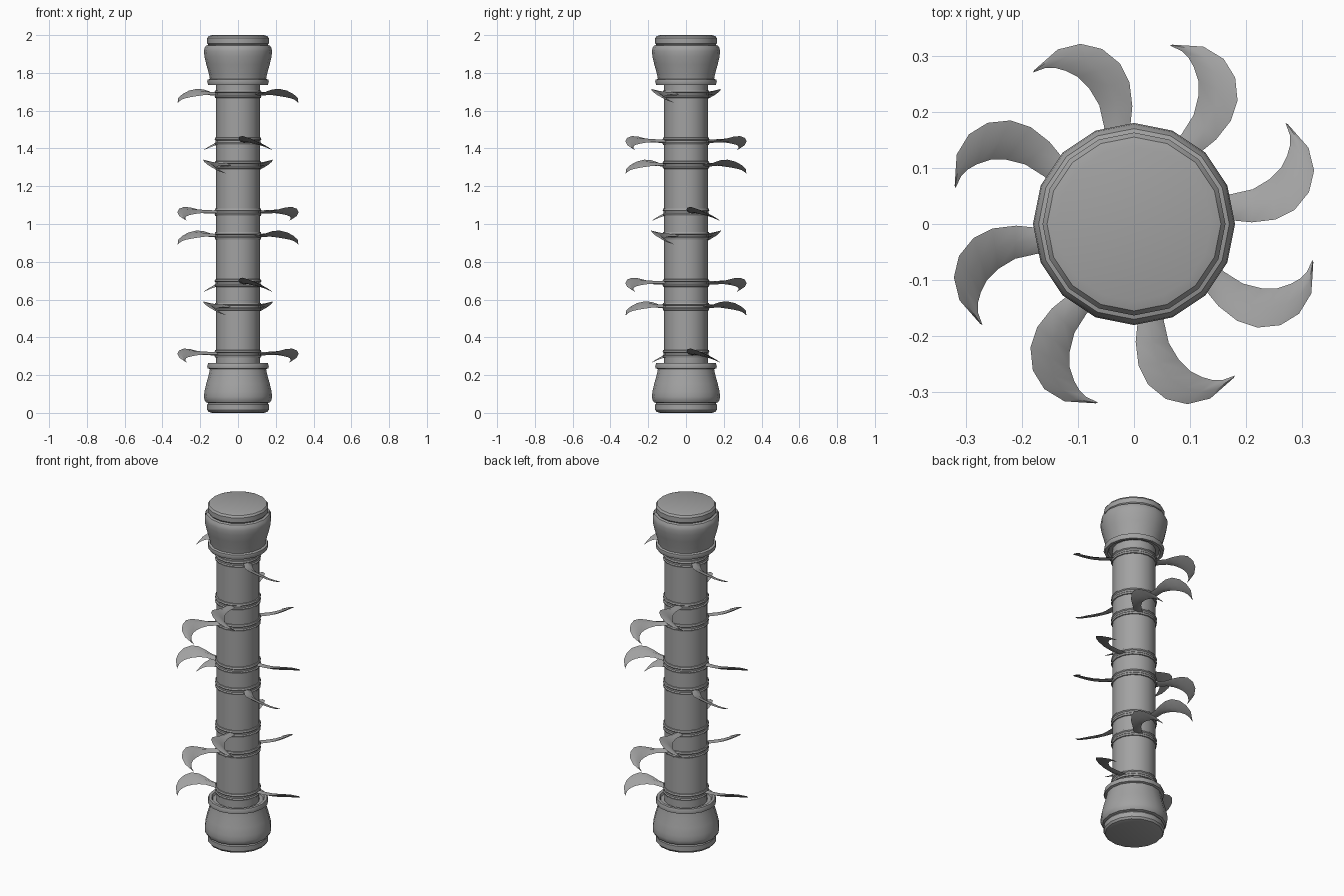
import bpy, bmesh, math
from mathutils import Matrix

if "Cube" in bpy.data.objects:
    bpy.data.objects.remove(bpy.data.objects["Cube"])

SIDES = 16
grey = bpy.data.materials.new("dark_grey")
grey.diffuse_color = (0.36, 0.36, 0.36, 1)
grey.use_nodes = True
grey.node_tree.nodes["Principled BSDF"].inputs["Base Color"].default_value = grey.diffuse_color


def finish(name, bm, angle=35):
    bmesh.ops.recalc_face_normals(bm, faces=bm.faces)
    me = bpy.data.meshes.new(name)
    bm.to_mesh(me)
    bm.free()
    me.materials.append(grey)
    ob = bpy.data.objects.new(name, me)
    bpy.context.collection.objects.link(ob)
    bpy.ops.object.select_all(action='DESELECT')
    bpy.context.view_layer.objects.active = ob
    ob.select_set(True)
    bpy.ops.object.shade_smooth_by_angle(angle=math.radians(angle))
    return ob


def loft(bm, rings):
    """Bridge closed loops of points and cap both ends."""
    loops = [[bm.verts.new(p) for p in r] for r in rings]
    n = len(loops[0])
    for a, b in zip(loops, loops[1:]):
        for i in range(n):
            j = (i + 1) % n
            bm.faces.new((a[i], a[j], b[j], b[i]))
    bm.faces.new(loops[0])
    bm.faces.new(loops[-1])


def lathe(name, profile):
    bm = bmesh.new()
    loft(bm, [[(r * math.cos(2 * math.pi * i / SIDES),
                r * math.sin(2 * math.pi * i / SIDES), z)
               for i in range(SIDES)] for r, z in profile])
    return finish(name, bm)


# central column
lathe("column", [(0.116, 0.2), (0.116, 1.8)])

# flared end caps, the top one mirrored from the bottom one
cap = [(0.138, 0.0), (0.155, 0.005), (0.163, 0.016), (0.163, 0.044), (0.157, 0.052),
       (0.170, 0.056), (0.178, 0.070), (0.180, 0.085), (0.178, 0.112), (0.168, 0.155),
       (0.154, 0.205), (0.149, 0.232), (0.161, 0.236), (0.163, 0.248), (0.158, 0.263),
       (0.142, 0.263), (0.136, 0.250), (0.110, 0.250)]
lathe("bottom_cap", cap)
lathe("top_cap", [(r, 2 - z) for r, z in reversed(cap)])

# curved claw blade: outer edge (x, y, z) and inner edge (x, y, z) per section
blade = [((0.100, 0.010, 0.000), (0.100, 0.055, -0.004)),
         ((0.170, 0.007, 0.004), (0.172, 0.053, -0.003)),
         ((0.210, 0.003, 0.014), (0.212, 0.062, -0.007)),
         ((0.252, 0.008, 0.025), (0.242, 0.080, -0.012)),
         ((0.286, 0.025, 0.028), (0.262, 0.100, -0.017)),
         ((0.312, 0.057, 0.018), (0.273, 0.122, -0.022)),
         ((0.321, 0.095, 0.000), (0.278, 0.140, -0.028)),
         ((0.311, 0.136, -0.020), (0.278, 0.158, -0.036)),
         ((0.274, 0.178, -0.044), (0.270, 0.180, -0.045))]


def section(o, i, t):
    mid = [(a + b) / 2 for a, b in zip(o, i)]
    return [o, (mid[0], mid[1], mid[2] + 1.1 * t), i,
            (mid[0], mid[1], mid[2] - 0.7 * t)]


def add_blades(name, z, angle):
    bm = bmesh.new()
    thick = [0.010, 0.010, 0.010, 0.010, 0.009, 0.008, 0.006, 0.005, 0.001]
    for turn in (0, 180):
        rot = (Matrix.Translation((0, 0, z))
               @ Matrix.Rotation(math.radians(angle + turn), 4, 'Z'))
        part = bmesh.new()
        loft(part, [section(o, i, t) for (o, i), t in zip(blade, thick)])
        part.transform(rot)
        me = bpy.data.meshes.new("part")
        part.to_mesh(me)
        part.free()
        bm.from_mesh(me)
        bpy.data.meshes.remove(me)
    finish(name, bm, 50)


# collars with opposed blade pairs, each pair turned against the one above
levels = [(1.6875, -45), (1.4375, 90), (1.3125, 45), (1.0625, 0),
          (0.9375, -45), (0.6875, 90), (0.5625, 45), (0.3125, 0)]
for k, (z, angle) in enumerate(levels, 1):
    lathe(f"collar_{k}", [(0.110, z - 0.022), (0.121, z - 0.019), (0.124, z - 0.010),
                          (0.119, z - 0.005), (0.119, z + 0.005), (0.124, z + 0.010),
                          (0.121, z + 0.019), (0.110, z + 0.022)])
    add_blades(f"blade_pair_{k}", z, angle)
